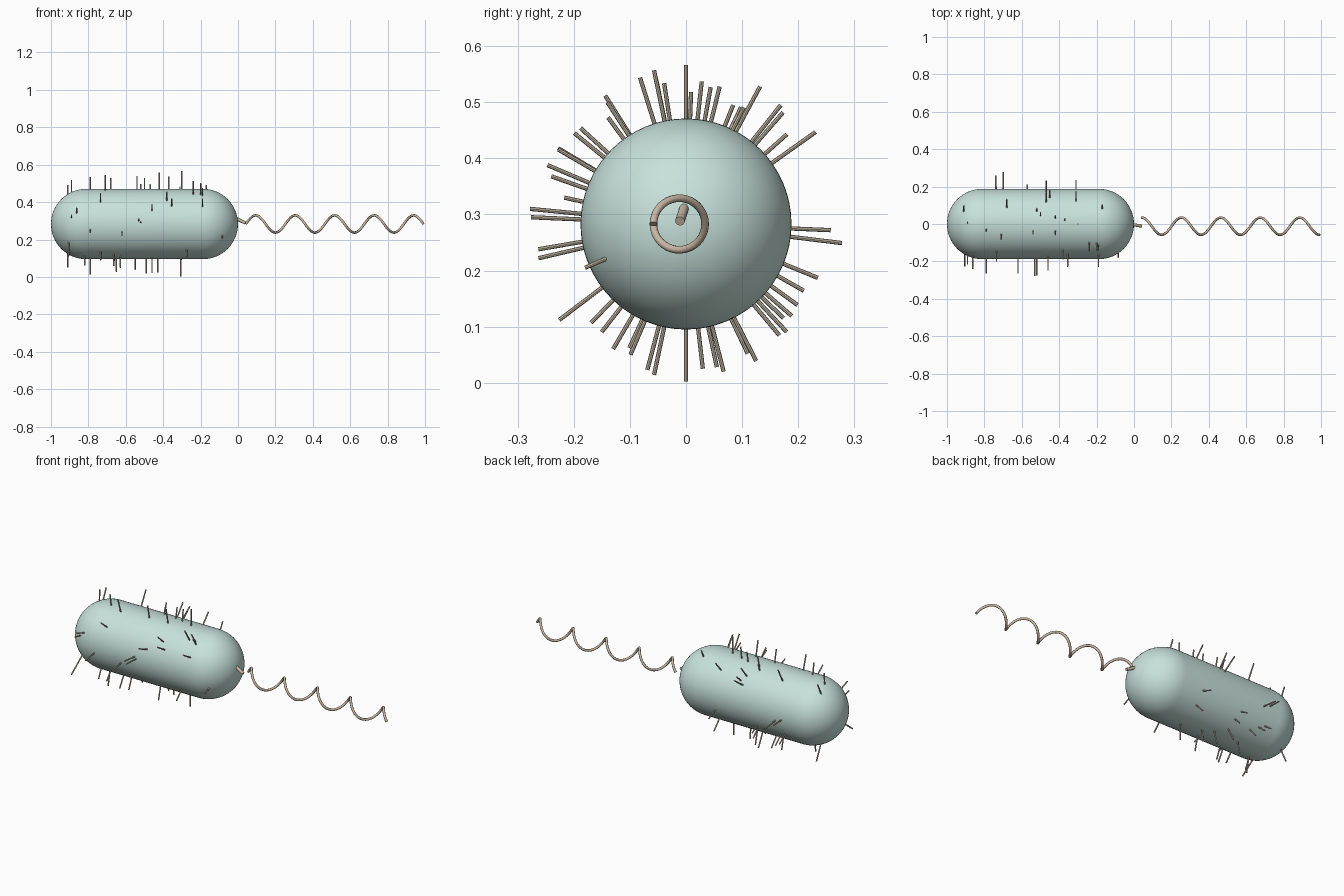
import bpy, bmesh, math, random
from mathutils import Vector

if "Cube" in bpy.data.objects:
    bpy.data.objects.remove(bpy.data.objects["Cube"])

R, CZ = 0.188, 0.283          # body radius and axis height


def material(name, col):
    m = bpy.data.materials.new(name)
    m.diffuse_color = (*col, 1)
    m.use_nodes = True
    m.node_tree.nodes["Principled BSDF"].inputs["Base Color"].default_value = m.diffuse_color
    return m


BODY = material("pale_teal", (0.58, 0.76, 0.71))
TAN = material("tan", (0.58, 0.48, 0.37))
HAIR = material("hair_tan", (0.55, 0.48, 0.38))


def finish(name, bm, mat):
    bmesh.ops.recalc_face_normals(bm, faces=bm.faces)
    me = bpy.data.meshes.new(name)
    bm.to_mesh(me)
    bm.free()
    for p in me.polygons:
        p.use_smooth = True
    me.materials.append(mat)
    ob = bpy.data.objects.new(name, me)
    bpy.context.collection.objects.link(ob)
    ob.select_set(True)
    bpy.context.view_layer.objects.active = ob
    bpy.ops.object.shade_smooth_by_angle(angle=math.radians(40))
    ob.select_set(False)
    return ob


def add_rod(bm, a, b, r, sides=8):
    a, b = Vector(a), Vector(b)
    d = b - a
    mat = d.to_track_quat('Z', 'Y').to_matrix().to_4x4()
    mat.translation = (a + b) / 2
    bmesh.ops.create_cone(bm, cap_ends=True, segments=sides, radius1=r,
                          radius2=r, depth=d.length, matrix=mat)


# Capsule body: half-circle ended profile spun about the x axis
bm = bmesh.new()
N = 16
prof = [(-1 + R - R * math.cos(i * math.pi / 2 / N), R * math.sin(i * math.pi / 2 / N))
        for i in range(N + 1)]
prof += [(-1 - x, r) for x, r in reversed(prof)]
vs = [bm.verts.new((x, 0, CZ + r)) for x, r in prof]
es = [bm.edges.new(p) for p in zip(vs, vs[1:])]
bmesh.ops.spin(bm, geom=vs + es, cent=(0, 0, CZ), axis=(1, 0, 0),
               angle=2 * math.pi, steps=64)
bmesh.ops.remove_doubles(bm, verts=bm.verts, dist=1e-5)
finish("cell_body", bm, BODY)

# Helical tail, 4.5 turns
cu = bpy.data.curves.new("tail_flagellum", 'CURVE')
cu.dimensions = '3D'
cu.bevel_depth = 0.0068
cu.bevel_resolution = 3
cu.use_fill_caps = True
sp = cu.splines.new('POLY')
STEPS = 180
sp.points.add(STEPS)
for i, p in enumerate(sp.points):
    t = i / STEPS
    a = t * 9 * math.pi
    p.co = (0.042 + 0.95 * t, -0.012 + 0.046 * math.cos(a), CZ + 0.046 * math.sin(a), 1)
cu.materials.append(TAN)
bpy.context.collection.objects.link(bpy.data.objects.new("tail_flagellum", cu))

# Short hook at the tail root
bm = bmesh.new()
add_rod(bm, (-0.015, -0.002, 0.315), (0.04, -0.011, 0.288), 0.0085, 16)
finish("tail_hook", bm, TAN)

# Surface hairs, tips as x, y, z; each one points out from the body axis
TIPS = [
    (-.30, 0, .566), (-.79, -.039, .534), (-.71, -.082, .544), (-.42, -.057, .557),
    (-.89, .009, .518), (-.37, .028, .537), (-.42, .044, .527), (-.50, .06, .528),
    (-.52, .084, .495), (-.91, .098, .491), (-.17, .103, .491), (-.68, .132, .528),
    (-.47, .169, .495), (-.31, .173, .482), (-.45, .18, .443), (-.47, .231, .447),
    (-.70, .278, .249), (-.74, .258, .272), (-.31, .235, .187), (-.57, .21, .164),
    (-.305, 0, .002), (-.79, -.057, .014), (-.46, -.069, .023), (-.43, .03, .025),
    (-.65, .055, .028), (-.49, .067, .02), (-.91, .11, .052), (-.55, .125, .039),
    (-.82, -.101, .062), (-.665, -.13, .06), (-.275, -.169, .107), (-.906, -.226, .112),
    (-.085, -.18, .205), (-.79, -.263, .238), (-.62, -.263, .222), (-.53, -.278, .31),
    (-.52, -.276, .295), (-.89, -.217, .33), (-.863, -.24, .368), (-.46, -.247, .388),
    (-.355, -.228, .418), (-.19, -.228, .416), (-.735, -.199, .445), (-.38, -.188, .454),
    (-.19, -.139, .473), (-.20, -.14, .50), (-.24, -.144, .512), (-.54, -.053, .54),
]
random.seed(4)
# Extra hairs on the hidden lower back and underside
for deg in (-36, -41, -44, -47, -50, -113, -128):
    a, r = math.radians(deg), random.uniform(0.24, 0.265)
    TIPS.append((random.uniform(-.8, -.18), r * math.cos(a), CZ + r * math.sin(a)))

bm = bmesh.new()
for x, y, z in TIPS:
    end = max(0, -1 + R - x, x + R)              # distance into a rounded cap
    r0 = math.sqrt(R * R - end * end) - 0.012
    d = Vector((0, y, z - CZ)).normalized()
    add_rod(bm, Vector((x, 0, CZ)) + d * r0, (x, y, z), 0.0038)
finish("surface_hairs", bm, HAIR)
